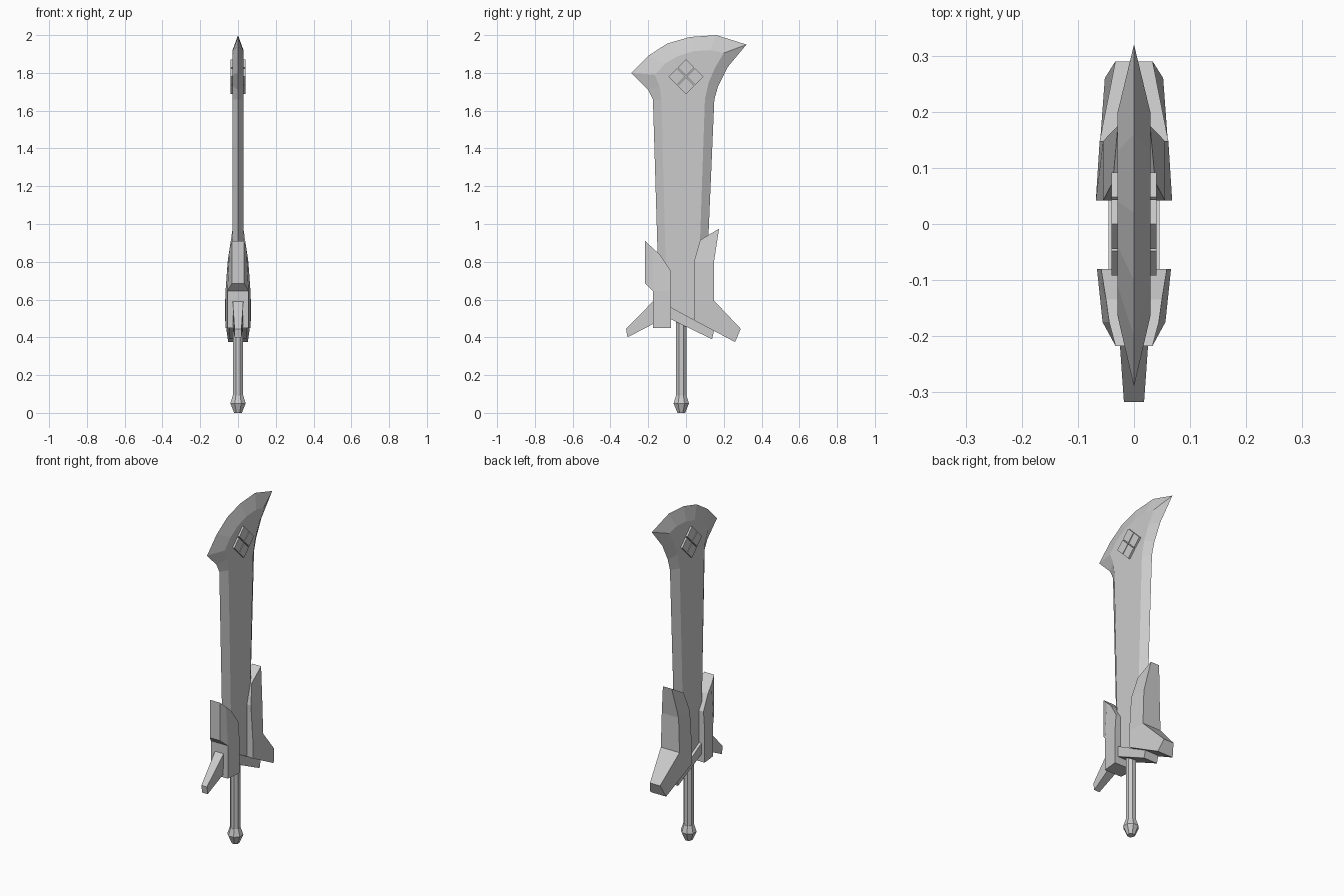
import bpy, bmesh, math
from mathutils import Vector

cube = bpy.data.objects.get("Cube")
if cube:
    bpy.data.objects.remove(cube, do_unlink=True)

GREY = (0.6, 0.6, 0.6, 1)
steel = bpy.data.materials.new("grey_steel")
steel.use_nodes = True
steel.diffuse_color = GREY
steel.node_tree.nodes["Principled BSDF"].inputs["Base Color"].default_value = GREY


def finish(name, bm):
    bmesh.ops.recalc_face_normals(bm, faces=bm.faces[:])
    mesh = bpy.data.meshes.new(name)
    bm.to_mesh(mesh)
    bm.free()
    mesh.materials.append(steel)
    obj = bpy.data.objects.new(name, mesh)
    bpy.context.collection.objects.link(obj)
    return obj


def ramp(t, stops):
    """Piecewise linear lookup through (position, value) stops."""
    if t <= stops[0][0]:
        return stops[0][1]
    for (a, va), (b, vb) in zip(stops, stops[1:]):
        if t <= b:
            return va + (vb - va) * (t - a) / (b - a)
    return stops[-1][1]


def plate(name, outline, half, cuts_y=(), cuts_z=()):
    """Side outline (y, z) with a half thickness given by half(y, z)."""
    bm = bmesh.new()
    rings = [[bm.verts.new((s, y, z)) for y, z in outline] for s in (-1, 1)]
    for ring in rings:
        bm.faces.new(ring)
    n = len(outline)
    for i in range(n):
        j = (i + 1) % n
        bm.faces.new((rings[0][i], rings[0][j], rings[1][j], rings[1][i]))
    cuts = [((0, y, 0), (0, 1, 0)) for y in cuts_y] + [((0, 0, z), (0, 0, 1)) for z in cuts_z]
    for co, no in cuts:
        bmesh.ops.bisect_plane(bm, geom=bm.verts[:] + bm.edges[:] + bm.faces[:],
                               plane_co=co, plane_no=no)
    for v in bm.verts:
        v.co.x *= half(v.co.y, v.co.z)
    return finish(name, bm)


# Blade: flat cheeks bevelled out to a sharp rim
rim = [(-.14, .5), (-.175, 1.66), (-.2, 1.71), (-.29, 1.80), (-.2, 1.89), (-.1, 1.955),
       (.02, 1.99), (.16, 2.0), (.32, 1.95), (.22, 1.83), (.17, 1.73), (.15, 1.66), (.1, .5)]
cheek = [(-.1, .5), (-.13, 1.66), (-.14, 1.73), (-.165, 1.79), (-.11, 1.85), (-.04, 1.89),
         (.04, 1.915), (.13, 1.92), (.2, 1.905), (.155, 1.83), (.12, 1.75), (.1, 1.66), (.06, .5)]
bm = bmesh.new()
edge = [bm.verts.new((0, y, z)) for y, z in rim]
for s in (-1, 1):
    inner = [bm.verts.new((s * .029, y, z)) for y, z in cheek]
    bm.faces.new(inner)
    for i in range(len(rim)):
        j = (i + 1) % len(rim)
        bm.faces.new((edge[i], edge[j], inner[j], inner[i]))
finish("blade", bm)

# Four raised diamonds on both cheeks
for name, dy, dz in (("top", 0, 1), ("bottom", 0, -1), ("front", -1, 0), ("back", 1, 0)):
    cy, cz, r = dy * .048, 1.78 + dz * .048, .044
    diamond = [(cy - r, cz), (cy, cz + r), (cy + r, cz), (cy, cz - r)]
    plate(name + "_diamond", diamond, lambda y, z: .04)

# Both guards thin out towards their tops
TOP_TAPER = [(.62, .068), (.8, .055), (.98, .028)]


def guard_half(stops):
    return lambda y, z: min(ramp(y, stops), ramp(z, TOP_TAPER))


front_stops = [(-.217, .033), (-.175, .056), (-.08, .066)]
plate("front_guard",
      [(-.217, .91), (-.135, .835), (-.08, .75), (-.08, .45), (-.205, .45),
       (-.205, .645), (-.217, .685)][:4] + [(-.175, .45), (-.175, .645), (-.217, .685)],
      guard_half(front_stops), cuts_y=(-.175,), cuts_z=(.645,))

back_stops = [(.042, .07), (.26, .052), (.295, .03)]
plate("back_guard",
      [(.175, .975), (.075, .915), (.042, .80), (.042, .49), (.26, .375),
       (.29, .445), (.148, .595), (.148, .80)],
      guard_half(back_stops), cuts_z=(.595, .8))

# Spike below the front guard
plate("front_spike", [(-.12, .62), (-.175, .59), (-.317, .445), (-.31, .40), (-.175, .47), (-.12, .5)],
      lambda y, z: ramp(y, [(-.317, .018), (-.175, .028)]))

# Slanted crossguard bar
plate("crossguard", [(-.1, .57), (.148, .435), (.138, .39), (-.1, .505)], lambda y, z: .045)


def lathe(name, profile, sides):
    """Closed faceted solid around the grip axis from (radius, z) pairs."""
    bm = bmesh.new()
    rings = []
    for r, z in profile:
        angles = [2 * math.pi * (k + .5) / sides for k in range(sides)]
        rings.append([bm.verts.new((r * math.cos(a), r * math.sin(a) - .025, z)) for a in angles])
    for low, high in zip(rings, rings[1:]):
        for k in range(sides):
            m = (k + 1) % sides
            bm.faces.new((low[k], low[m], high[m], high[k]))
    bm.faces.new(rings[0])
    bm.faces.new(rings[-1])
    return finish(name, bm)


# Grip and pommel
lathe("grip", [(.029, .08), (.029, .52)], 8)
lathe("pommel", [(.022, 0), (.044, .05), (.03, .092)], 8)
